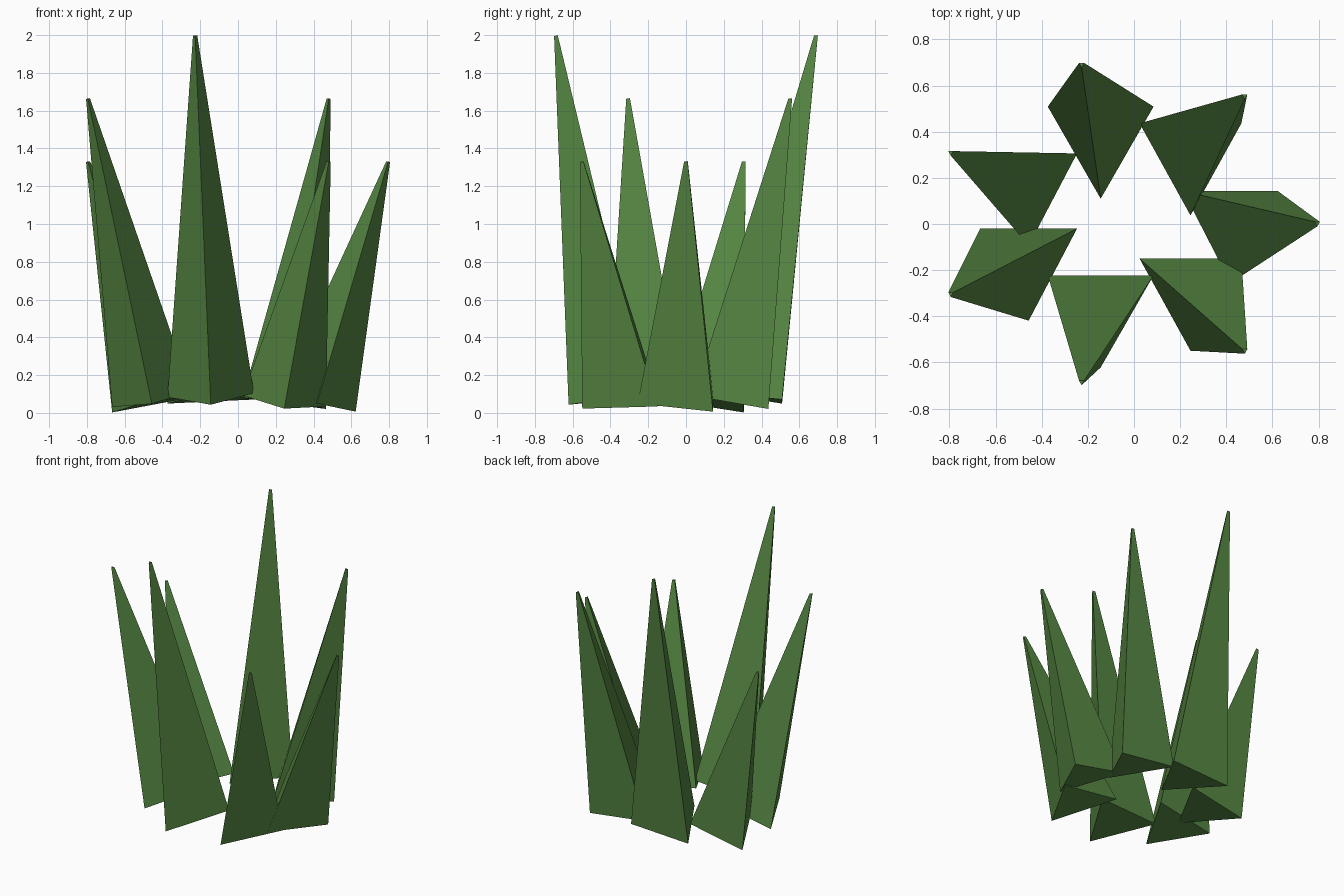
import bpy
import bmesh
from math import sin, cos, radians, tau

if "Cube" in bpy.data.objects:
    bpy.data.objects.remove(bpy.data.objects["Cube"], do_unlink=True)

# Single leaf colour
COLOUR = (0.095, 0.25, 0.057, 1.0)
leaf_green = bpy.data.materials.new("leaf_green")
leaf_green.use_nodes = True
leaf_green.diffuse_color = COLOUR
leaf_green.node_tree.nodes["Principled BSDF"].inputs["Base Color"].default_value = COLOUR

BLADES = 7
BASE_RADIUS = 0.266
TIP_RADIUS = 0.013
CORNERS = [radians(d) for d in (30, 150, 270)]


def grass_blade(index):
    """Three-sided tapered blade, leaning outward from the ring centre."""
    a = tau * index / BLADES
    c, s = cos(a), sin(a)
    height = 2 * (0.8 + 0.2 * (index % 3)) / 1.2
    squeeze = 1 - 0.11 * c * c
    foot = (0.46 * c - 0.042, 0.375 * s + 0.01, 0.041 * height - 0.005)
    tip = (0.836 * c - 0.041, 0.706 * s + 0.003, height - 0.003)

    bm = bmesh.new()

    def ring(centre, radius):
        verts = []
        for t in CORNERS:
            dx, dy = radius * cos(t) * squeeze, radius * sin(t)
            dz = -0.21 * c * dx - 0.13 * s * dy
            verts.append(bm.verts.new((centre[0] + dx, centre[1] + dy, centre[2] + dz)))
        return verts

    low, high = ring(foot, BASE_RADIUS), ring(tip, TIP_RADIUS)
    bm.faces.new(low[::-1])
    bm.faces.new(high)
    for i in range(3):
        j = (i + 1) % 3
        bm.faces.new((low[i], low[j], high[j], high[i]))
    bmesh.ops.recalc_face_normals(bm, faces=bm.faces)

    mesh = bpy.data.meshes.new(f"grass_blade_{index + 1}")
    bm.to_mesh(mesh)
    bm.free()
    mesh.materials.append(leaf_green)
    obj = bpy.data.objects.new(mesh.name, mesh)
    bpy.context.collection.objects.link(obj)


# Ring of blades with three repeating heights
for k in range(BLADES):
    grass_blade(k)
